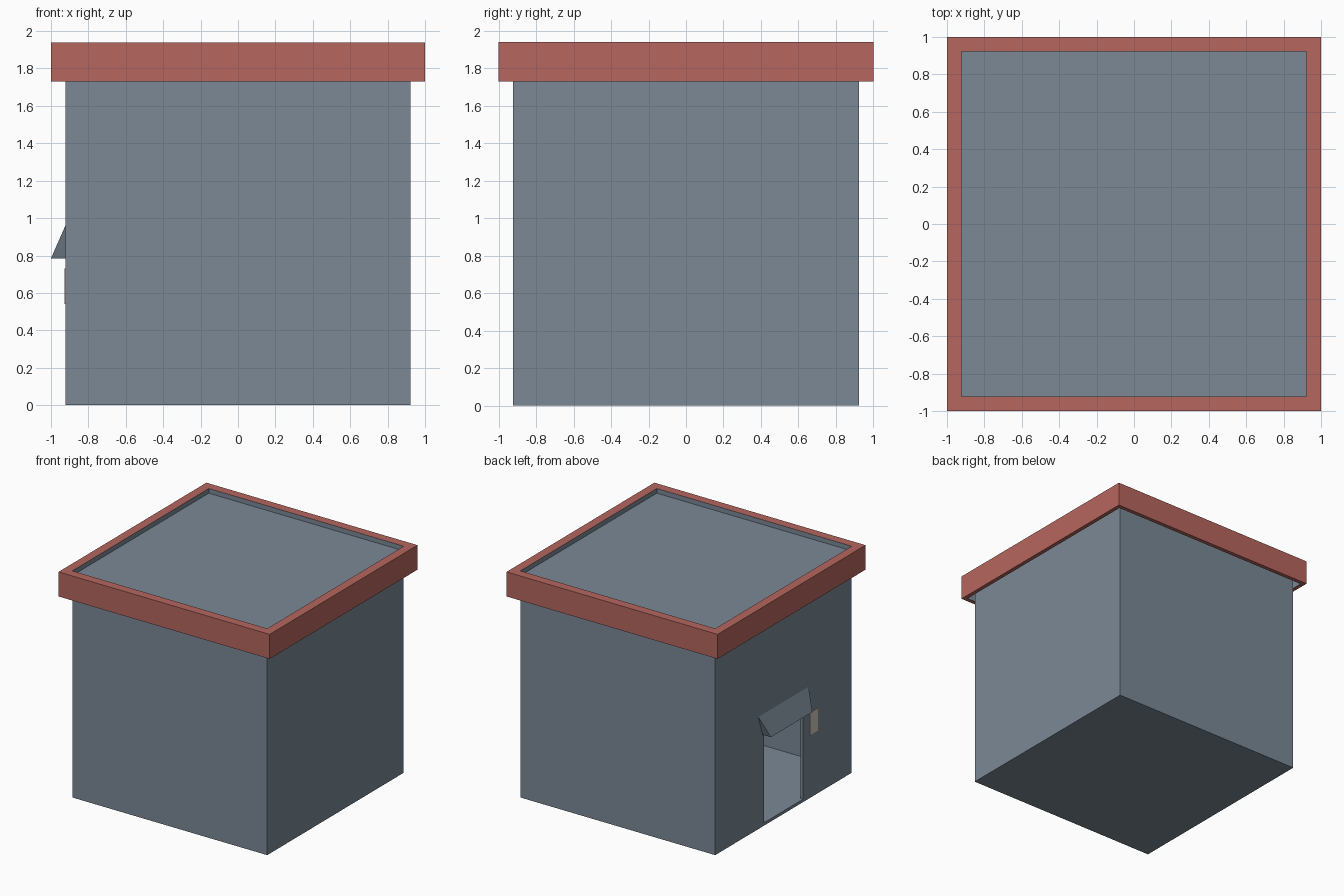
import bpy, bmesh

if "Cube" in bpy.data.objects:
    bpy.data.objects.remove(bpy.data.objects["Cube"])

GREY = (0.197, 0.248, 0.30)
RED = (0.467, 0.133, 0.110)
BEIGE = (0.62, 0.56, 0.50)


def material(name, color):
    mat = bpy.data.materials.new(name)
    mat.diffuse_color = (*color, 1)
    mat.use_nodes = True
    mat.node_tree.nodes["Principled BSDF"].inputs["Base Color"].default_value = mat.diffuse_color
    return mat


SLATE = material("slate_grey", GREY)
BRICK = material("brick_red", RED)
PANEL = material("panel_beige", BEIGE)


def mesh_object(name, verts, faces, *mats):
    mesh = bpy.data.meshes.new(name)
    mesh.from_pydata(verts, [], faces)
    bm = bmesh.new()
    bm.from_mesh(mesh)
    bmesh.ops.recalc_face_normals(bm, faces=bm.faces)
    bm.to_mesh(mesh)
    bm.free()
    obj = bpy.data.objects.new(name, mesh)
    bpy.context.collection.objects.link(obj)
    for mat in mats:
        mesh.materials.append(mat)
    return obj


def box(name, x, y, z, mat=SLATE):
    verts = [(a, b, c) for a in x for b in y for c in z]
    faces = [(0, 1, 3, 2), (4, 6, 7, 5), (0, 4, 5, 1),
             (2, 3, 7, 6), (0, 2, 6, 4), (1, 5, 7, 3)]
    return mesh_object(name, verts, faces, mat)


def square_ring(name, profile, *mats):
    """Sweep a closed (half width, height) profile around a square."""
    corners = [(-1, -1), (1, -1), (1, 1), (-1, 1)]
    n = len(profile)
    verts = [(sx * r, sy * r, z) for sx, sy in corners for r, z in profile]
    faces = [(c * n + i, c * n + (i + 1) % n,
              (c + 1) % 4 * n + (i + 1) % n, (c + 1) % 4 * n + i)
             for c in range(4) for i in range(n)]
    return mesh_object(name, verts, faces, *mats)


W, T, ROOF = 0.923, 0.025, 1.90

# Hollow building with a flat roof
body = box("building_shell", (-W, W), (-W, W), (0, ROOF))
room = box("room_cutter", (-W + T, W - T), (-W + T, W - T), (T, ROOF - T))
door = box("door_cutter", (-1.1, -W + 2 * T), (-0.265, 0.265), (T, 0.785))
for cutter in (room, door):
    cut = body.modifiers.new(cutter.name, 'BOOLEAN')
    cut.operation = 'DIFFERENCE'
    cut.solver = 'EXACT'
    cut.object = cutter
    cutter.hide_render = True
    cutter.hide_set(True)

# Parapet: red cap and skirt outside, grey on the hidden and inner sides
profile = [(W, 1.94), (1, 1.94), (1, 1.73), (0.965, 1.73),
           (0.965, ROOF), (W, ROOF)]
parapet = square_ring("roof_parapet", profile, BRICK, SLATE)
for i, face in enumerate(parapet.data.polygons):
    face.material_index = 1 if i % len(profile) > 2 else 0

# Sloped awning over the doorway
mesh_object("door_awning",
            [(-W, -0.34, 0.96), (-1, -0.28, 0.785), (-W, -0.28, 0.785),
             (-W, 0.34, 0.96), (-1, 0.28, 0.785), (-W, 0.28, 0.785)],
            [(0, 1, 2), (3, 5, 4), (0, 3, 4, 1), (1, 4, 5, 2), (2, 5, 3, 0)],
            SLATE)

# Small wall panel beside the door
box("wall_panel", (-0.928, -W), (-0.46, -0.35), (0.54, 0.73), PANEL)
